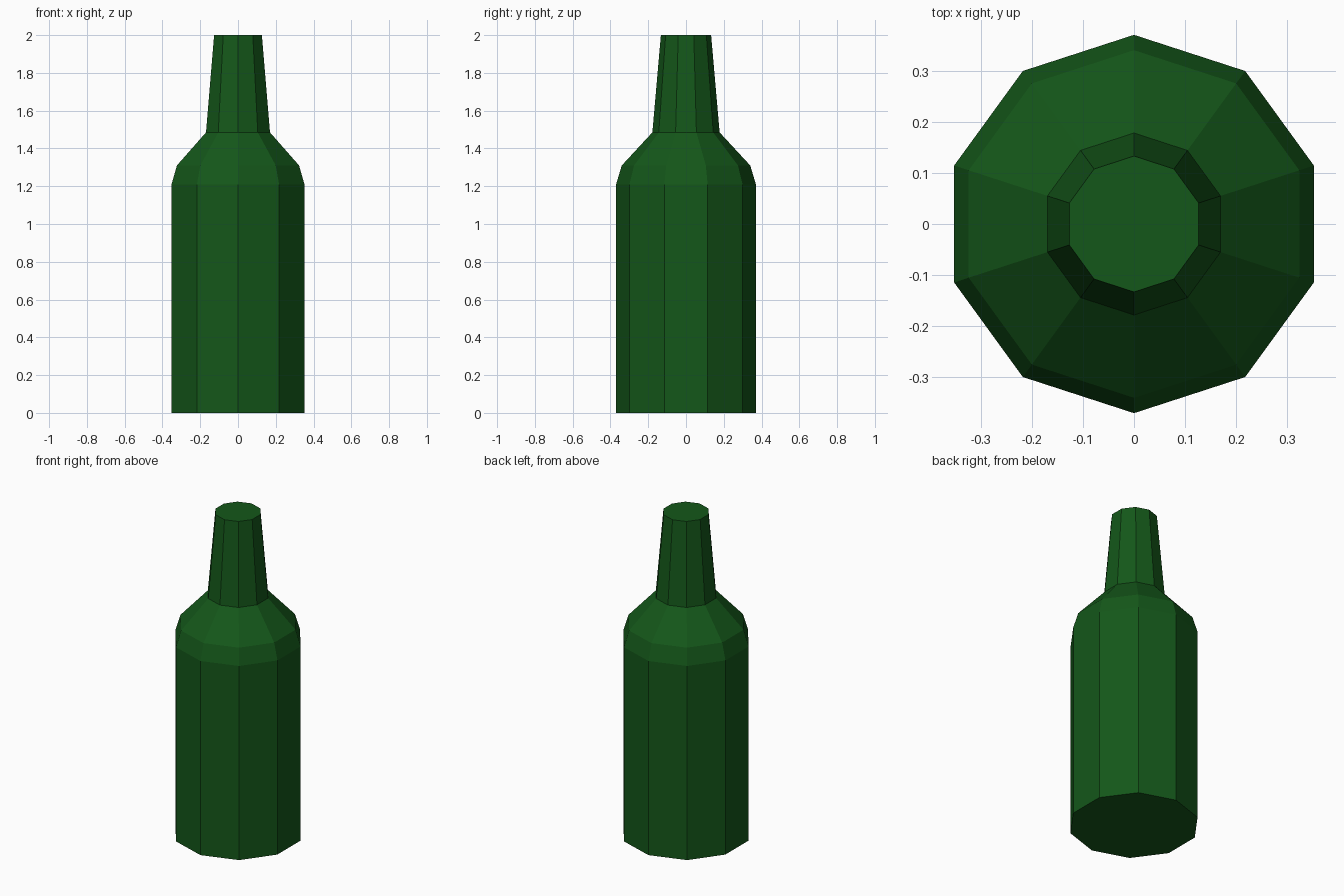
import bpy, bmesh, math

if "Cube" in bpy.data.objects:
    bpy.data.objects.remove(bpy.data.objects["Cube"])

SIDES = 10
# (radius, height) from base to lip
PROFILE = [(0.37, 0.0), (0.37, 1.21), (0.34, 1.31), (0.178, 1.485), (0.133, 2.0)]

# Dark green glass
glass = bpy.data.materials.new("green_glass")
glass.diffuse_color = (0.007, 0.095, 0.01, 1)
glass.use_nodes = True
glass.node_tree.nodes["Principled BSDF"].inputs["Base Color"].default_value = glass.diffuse_color

# Bottle: stacked ten-sided rings, a corner pointing to the back and front
bm = bmesh.new()
rings = []
for r, z in PROFILE:
    angles = [math.pi / 2 + math.tau * i / SIDES for i in range(SIDES)]
    rings.append([bm.verts.new((r * math.cos(a), r * math.sin(a), z)) for a in angles])
for low, high in zip(rings, rings[1:]):
    for i in range(SIDES):
        j = (i + 1) % SIDES
        bm.faces.new((low[i], low[j], high[j], high[i]))

# Flat base and flat closed top
bm.faces.new(rings[0][::-1])
bm.faces.new(rings[-1])

mesh = bpy.data.meshes.new("bottle")
bm.to_mesh(mesh)
bm.free()
mesh.materials.append(glass)
bottle = bpy.data.objects.new("bottle", mesh)
bpy.context.collection.objects.link(bottle)
